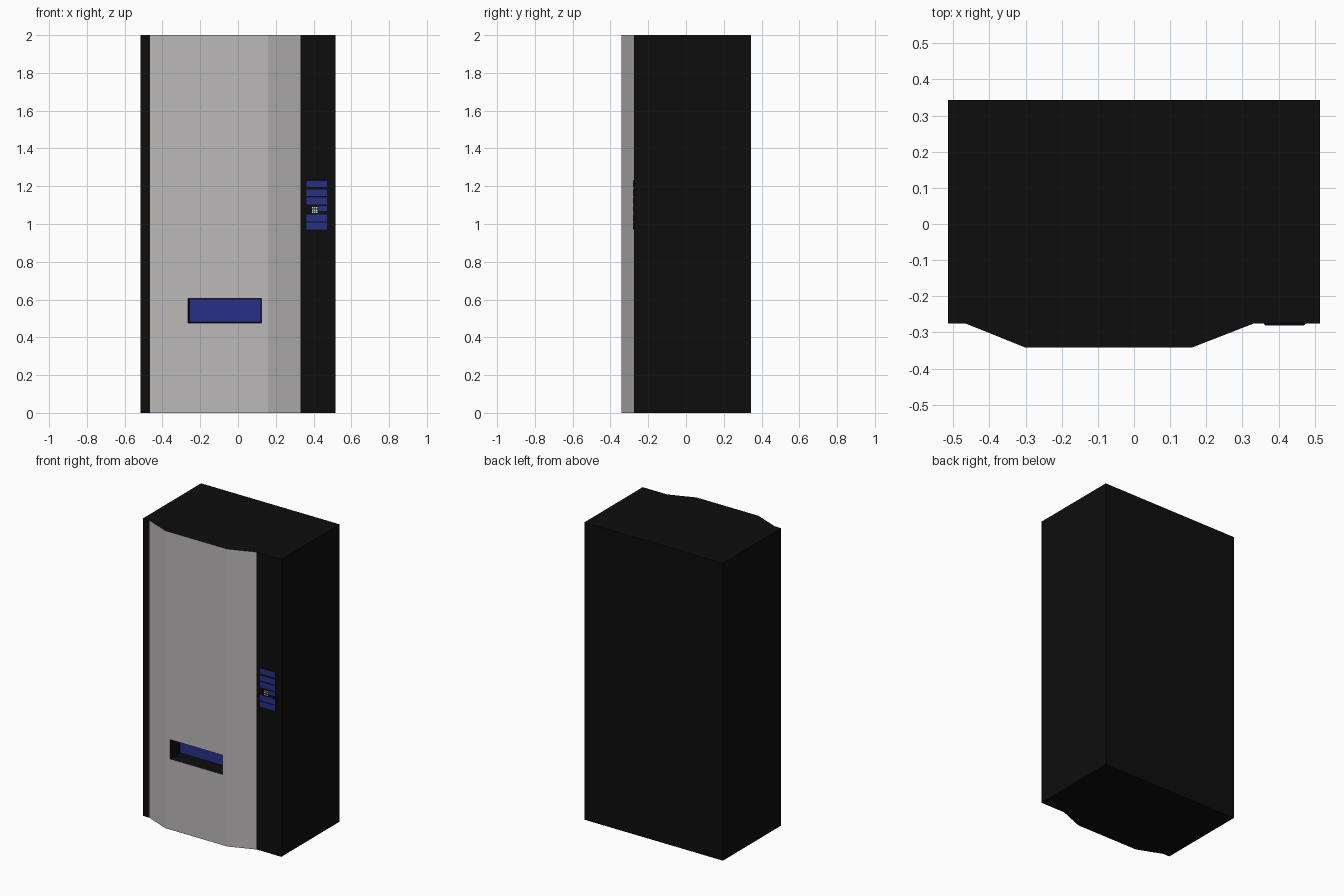
import bpy, bmesh

if "Cube" in bpy.data.objects:
    bpy.data.objects.remove(bpy.data.objects["Cube"])


def material(name, rgb):
    m = bpy.data.materials.new(name)
    m.diffuse_color = (*rgb, 1.0)
    m.use_nodes = True
    m.node_tree.nodes["Principled BSDF"].inputs["Base Color"].default_value = m.diffuse_color
    return m


BLACK = material("black casing", (0.004, 0.004, 0.004))
GREY = material("light grey front", (0.50, 0.48, 0.48))
BLUE = material("deep blue", (0.020, 0.030, 0.25))
WHITE = material("white keys", (0.75, 0.75, 0.75))


def finish(name, bm, mats):
    me = bpy.data.meshes.new(name)
    bm.to_mesh(me)
    bm.free()
    for m in mats:
        me.materials.append(m)
    ob = bpy.data.objects.new(name, me)
    bpy.context.collection.objects.link(ob)
    return ob


def plate(name, x0, x1, z0, z1, y_front, y_back, mat, taper=0.0):
    """Thin block facing the front, with optional tapered front rim."""
    bm = bmesh.new()
    bmesh.ops.create_cube(bm, size=1)
    for v in bm.verts:
        front = v.co.y < 0
        t = taper if front else 0
        v.co = (x1 - t if v.co.x > 0 else x0 + t,
                y_front if front else y_back,
                z1 - t if v.co.z > 0 else z0 + t)
    return finish(name, bm, [mat])


# Cabinet: plan outline with bulging door, raised to full height
FRONT = -0.342
outline = [(-0.515, -0.275), (-0.467, -0.275), (-0.30, FRONT), (0.16, FRONT),
           (0.332, -0.275), (0.515, -0.275), (0.515, 0.343), (-0.515, 0.343)]
bm = bmesh.new()
base = bm.faces.new([bm.verts.new((x, y, 0)) for x, y in outline])
res = bmesh.ops.extrude_face_region(bm, geom=[base])
for v in res["geom"]:
    if isinstance(v, bmesh.types.BMVert):
        v.co.z = 2.0
bmesh.ops.recalc_face_normals(bm, faces=bm.faces[:])

# Door faces are the bulging ones
for f in bm.faces:
    if f.normal.y < -0.5 and f.calc_center_median().y < -0.28:
        f.material_index = 1

# Cut the slot outline into the middle door face
X0, X1, Z0, Z1 = -0.265, 0.125, 0.475, 0.605
for co, no in (((X0, 0, 0), (1, 0, 0)), ((X1, 0, 0), (1, 0, 0)),
               ((0, 0, Z0), (0, 0, 1)), ((0, 0, Z1), (0, 0, 1))):
    door = [f for f in bm.faces if all(abs(v.co.y - FRONT) < 1e-4 for v in f.verts)]
    geom = door + list({e for f in door for e in f.edges}) + list({v for f in door for v in f.verts})
    bmesh.ops.bisect_plane(bm, geom=geom, plane_co=co, plane_no=no, dist=1e-5)

# Delivery slot: sink the face, black walls and blue back
slot = next(f for f in bm.faces
            if abs(f.normal.y + 1) < 1e-3
            and abs(f.calc_center_median().x - (X0 + X1) / 2) < 0.01
            and abs(f.calc_center_median().z - (Z0 + Z1) / 2) < 0.01)
walls = bmesh.ops.inset_individual(bm, faces=[slot], thickness=0.01)["faces"]
for f in walls:
    f.material_index = 0
slot.material_index = 2
for v in slot.verts:
    v.co.y = FRONT + 0.095
    if v.co.z > 0.55:
        v.co.z = Z1 - 0.001
bm.normal_update()
finish("cabinet", bm, [BLACK, GREY, BLUE])

# Control panel backing
plate("control_panel", 0.358, 0.476, 0.968, 1.234, -0.279, -0.27, BLACK, 0.003)

# Selection buttons; the fourth row is half width beside the keypad
rows = [(0.362, 1.195, 1.230), (0.362, 1.147, 1.183), (0.362, 1.103, 1.139),
        (0.425, 1.070, 1.095), (0.362, 1.014, 1.050), (0.362, 0.972, 1.008)]
for i, (x, z0, z1) in enumerate(rows):
    plate(f"button_{i + 1}", x, 0.471, z0, z1, -0.281, -0.277, BLUE)

# Small keypad
for i in range(3):
    for j in range(3):
        x, z = 0.392 + i * 0.011, 1.058 + j * 0.012
        plate(f"key_{i}_{j}", x, x + 0.007, z, z + 0.007, -0.281, -0.277, WHITE)
